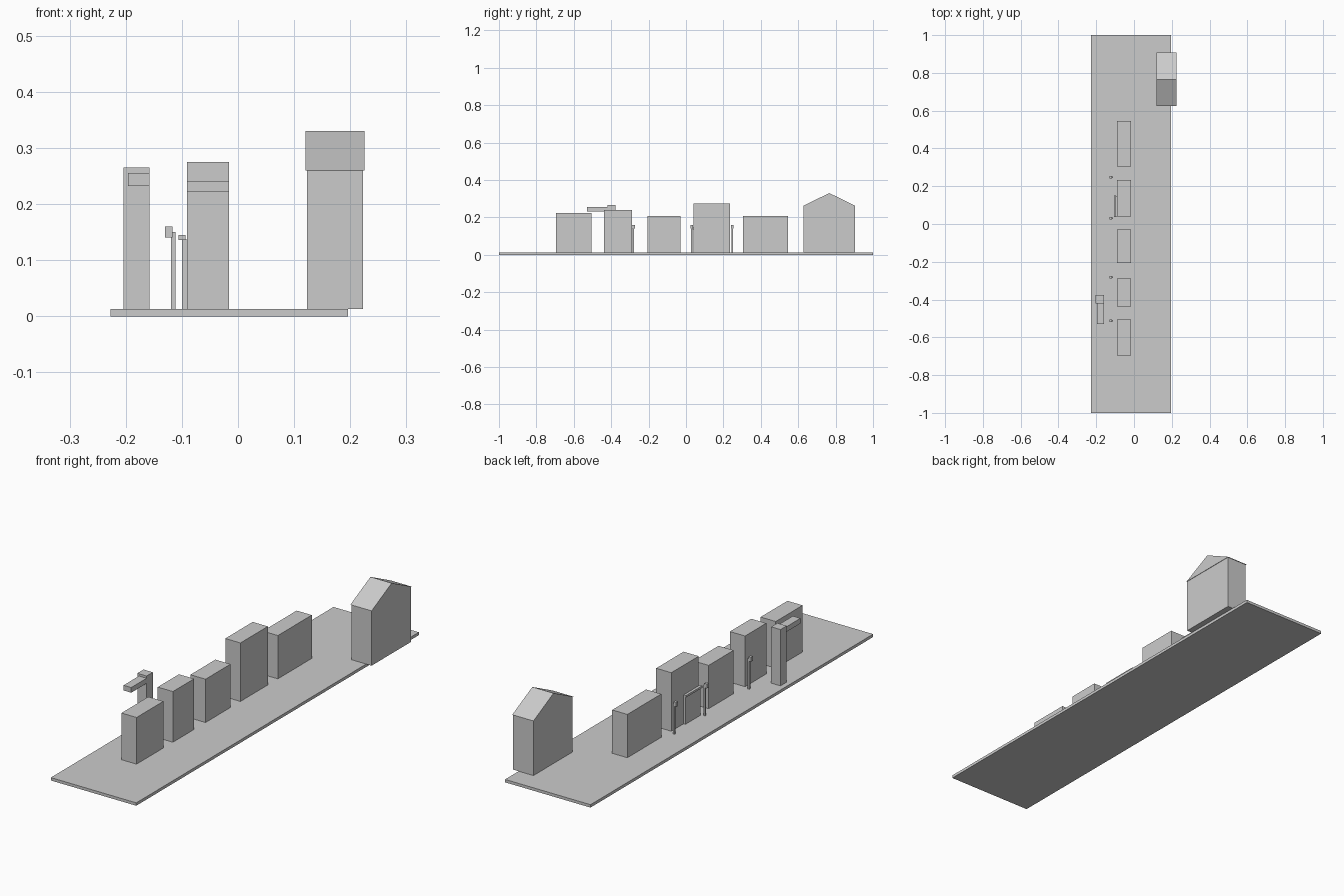
import bpy

if "Cube" in bpy.data.objects:
    bpy.data.objects.remove(bpy.data.objects["Cube"])

grey = bpy.data.materials.new("light grey")
grey.diffuse_color = (0.6, 0.6, 0.6, 1)
grey.use_nodes = True
grey.node_tree.nodes["Principled BSDF"].inputs["Base Color"].default_value = grey.diffuse_color

GROUND = 0.013  # top of the base slab


def make(name, verts, faces):
    mesh = bpy.data.meshes.new(name)
    mesh.from_pydata(verts, [], faces)
    mesh.materials.append(grey)
    obj = bpy.data.objects.new(name, mesh)
    bpy.context.collection.objects.link(obj)
    return obj


def box(name, x, y, z):
    """Box from (min, max) ranges on each axis."""
    verts = [(a, b, c) for c in z for b in y for a in x]
    return make(name, verts, [(0, 2, 3, 1), (4, 5, 7, 6), (0, 1, 5, 4),
                              (2, 6, 7, 3), (0, 4, 6, 2), (1, 3, 7, 5)])


# Base slab
box("ground_slab", (-0.227, 0.196), (-1, 1), (0, GROUND))

# Row of plain buildings: front y, back y, top z
row = [(-0.695, -0.505, 0.222), (-0.438, -0.288, 0.24), (-0.207, -0.03, 0.207),
       (0.04, 0.234, 0.275), (0.305, 0.545, 0.207)]
for i, (y0, y1, top) in enumerate(row):
    box(f"row_building_{i + 1}", (-0.091, -0.016), (y0, y1), (GROUND, top))

# Gabled house hanging over the slab edge
box("house_walls", (0.123, 0.223), (0.627, 0.904), (GROUND, 0.26))
x0, x1, y0, ym, y1, eave, ridge = 0.12, 0.225, 0.624, 0.766, 0.908, 0.26, 0.33
make("house_roof",
     [(x, y, z) for x in (x0, x1) for y, z in ((y0, eave), (y1, eave), (ym, ridge))],
     [(0, 2, 1), (3, 4, 5), (0, 1, 4, 3), (0, 3, 5, 2), (1, 2, 5, 4)])

# Tower with a projecting arm
box("tower", (-0.204, -0.158), (-0.421, -0.377), (GROUND, 0.265))
box("tower_arm", (-0.196, -0.158), (-0.53, -0.421), (0.232, 0.255))

# Street lamps
for i, y in enumerate((-0.512, -0.281, 0.031, 0.248)):
    box(f"lamp_post_{i + 1}", (-0.119, -0.111), (y - 0.004, y + 0.004), (GROUND, 0.15))
    box(f"lamp_head_{i + 1}", (-0.13, -0.117), (y - 0.007, y + 0.007), (0.14, 0.16))

# Shop front with a thin lintel on the tall building
box("shop_front", (-0.1, -0.091), (0.04, 0.147), (GROUND, 0.137))
box("shop_lintel", (-0.106, -0.094), (0.036, 0.151), (0.136, 0.145))
